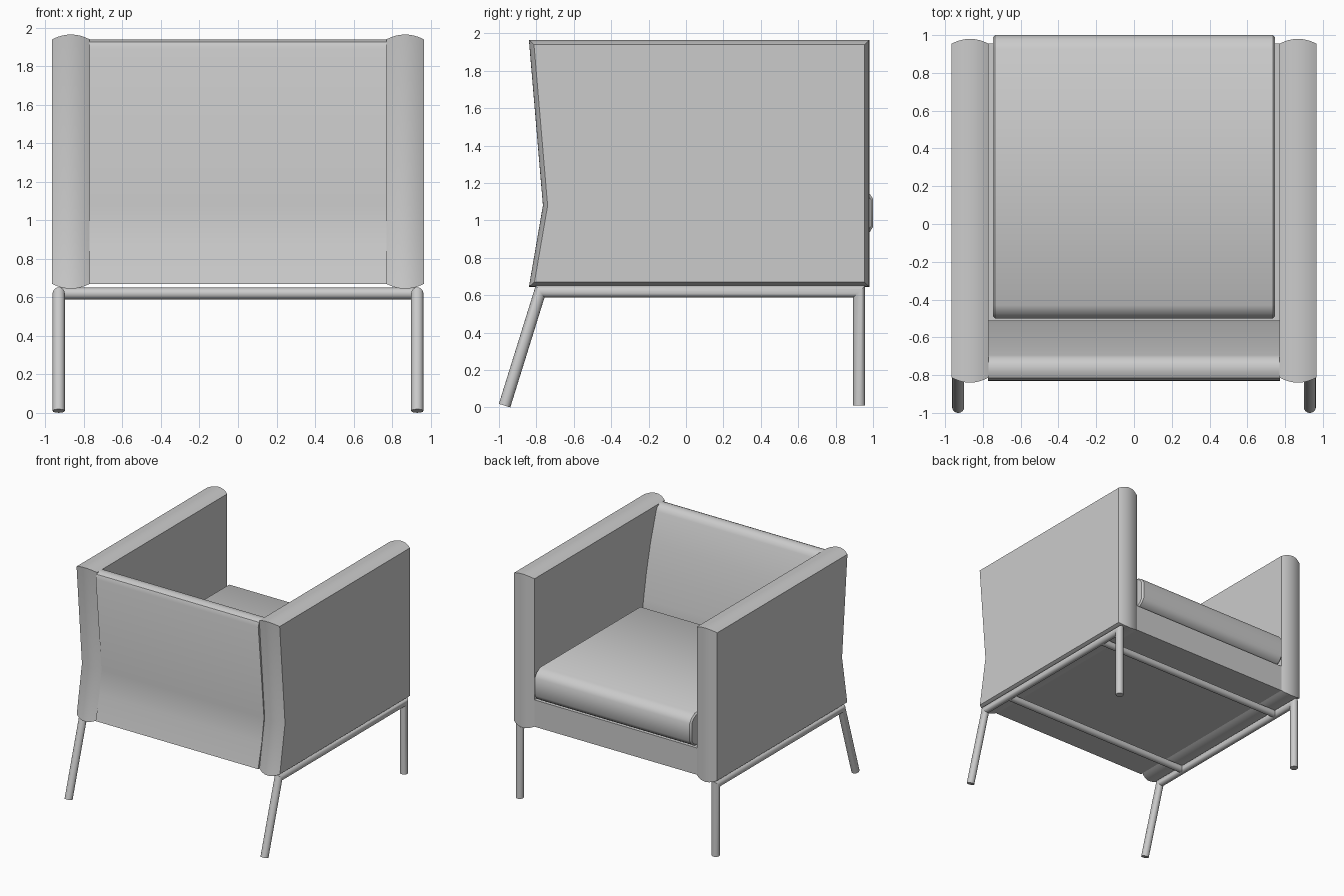
import bpy, bmesh, math
from mathutils import Vector

cube = bpy.data.objects.get("Cube")
if cube:
    bpy.data.objects.remove(cube)

grey = bpy.data.materials.new("plain grey")
grey.use_nodes = True
COLOUR = (0.6, 0.6, 0.6, 1)
grey.diffuse_color = COLOUR
grey.node_tree.nodes["Principled BSDF"].inputs["Base Color"].default_value = COLOUR


def offset(points, d, closed=True):
    """Shift a (y, z) path to its left by d, with mitred corners."""
    pts = [Vector(p) for p in points]
    n = len(pts)
    result = []
    for i, p in enumerate(pts):
        normals = []
        for a, b in ((i - 1, i), (i, i + 1)):
            if closed or (a >= 0 and b < n):
                e = (pts[b % n] - pts[a % n]).normalized()
                normals.append(Vector((-e.y, e.x)))
        m = sum(normals, Vector((0, 0))).normalized()
        result.append(p + m * d / m.dot(normals[0]))
    return result


def loft(name, sections, angle=35):
    """Skin closed loops of equal length and cap both ends."""
    bm = bmesh.new()
    rings = [[bm.verts.new(p) for p in s] for s in sections]
    n = len(rings[0])
    for r, s in zip(rings, rings[1:]):
        for i in range(n):
            j = (i + 1) % n
            bm.faces.new((r[i], r[j], s[j], s[i]))
    bm.faces.new(rings[0])
    bm.faces.new(rings[-1])
    bmesh.ops.recalc_face_normals(bm, faces=bm.faces)
    mesh = bpy.data.meshes.new(name)
    bm.to_mesh(mesh)
    bm.free()
    mesh.shade_smooth()
    mesh.set_sharp_from_angle(angle=math.radians(angle))
    mesh.materials.append(grey)
    obj = bpy.data.objects.new(name, mesh)
    bpy.context.collection.objects.link(obj)
    return obj


def prism(name, profile, layers, angle=35):
    """Sweep a (y, z) profile along x; layers are (x, inset)."""
    return loft(name, [[(x, p.x, p.y) for p in offset(profile, d)]
                       for x, d in layers], angle)


def tube(name, path, x, radius=0.032, sides=16):
    """Round tube with mitred bends, along a (y, z) path."""
    columns = []
    for k in range(sides):
        a = 2 * math.pi * k / sides
        line = offset(path, radius * math.cos(a), closed=False)
        columns.append([(x + radius * math.sin(a), p.x, p.y) for p in line])
    return loft(name, list(zip(*columns)))


# Side panels with a crowned rim, and the bent tube legs below them
panel = [(-0.84, 0.645), (0.98, 0.645), (0.98, 1.965), (-0.84, 1.965), (-0.765, 1.08)]
leg_path = [(0.926, 0.01), (0.926, 0.62), (-0.78, 0.62), (-0.97, 0.01)]
steps = [i / 6 for i in range(-6, 7)]
for side, label in ((1, "left"), (-1, "right")):
    prism(label + "_side_panel", panel,
          [(side * 0.868 + 0.097 * t, 0.025 * t * t) for t in steps])
    tube(label + "_leg_frame", leg_path, side * 0.931)

# Cross rails under the seat
for y, label in ((0.69, "front"), (-0.49, "rear")):
    bpy.ops.mesh.primitive_cylinder_add(vertices=16, radius=0.03, depth=1.84,
                                        location=(0, y, 0.62),
                                        rotation=(0, math.pi / 2, 0))
    rail = bpy.context.object
    rail.name = label + "_cross_rail"
    rail.data.materials.append(grey)
    rail.data.shade_smooth()
    rail.data.set_sharp_from_angle(angle=math.radians(35))

# Backrest with a rounded top and a hollowed inner face
back = [(-0.83, 0.67), (-0.51, 0.67), (-0.51, 1.1), (-0.525, 1.2), (-0.565, 1.42),
        (-0.62, 1.65), (-0.695, 1.89), (-0.71, 1.92), (-0.74, 1.94), (-0.785, 1.94),
        (-0.815, 1.925), (-0.828, 1.89), (-0.75, 1.08), (-0.78, 0.88)]
prism("backrest", back, [(-0.772, 0), (0.772, 0)])

# Seat base
base = [(-0.6, 0.67), (0.955, 0.67), (0.955, 0.9), (-0.6, 0.9)]
prism("seat_base", base, [(-0.772, 0), (0.772, 0)])

# Seat cushion with softened front and rear edges
y0, y1, z0, z1 = -0.5, 1.0, 0.9, 1.18
soft = [(0, 0.065), (0.024, 0.028), (0.07, 0)]
cushion = ([(y0 + a, z0 + b) for a, b in soft]
           + [(y1 - a, z0 + b) for a, b in reversed(soft)]
           + [(y1 - a, z1 - b) for a, b in soft]
           + [(y0 + a, z1 - b) for a, b in reversed(soft)])
prism("seat_cushion", cushion,
      [(-0.747, 0.012), (-0.735, 0), (0.735, 0), (0.747, 0.012)])
